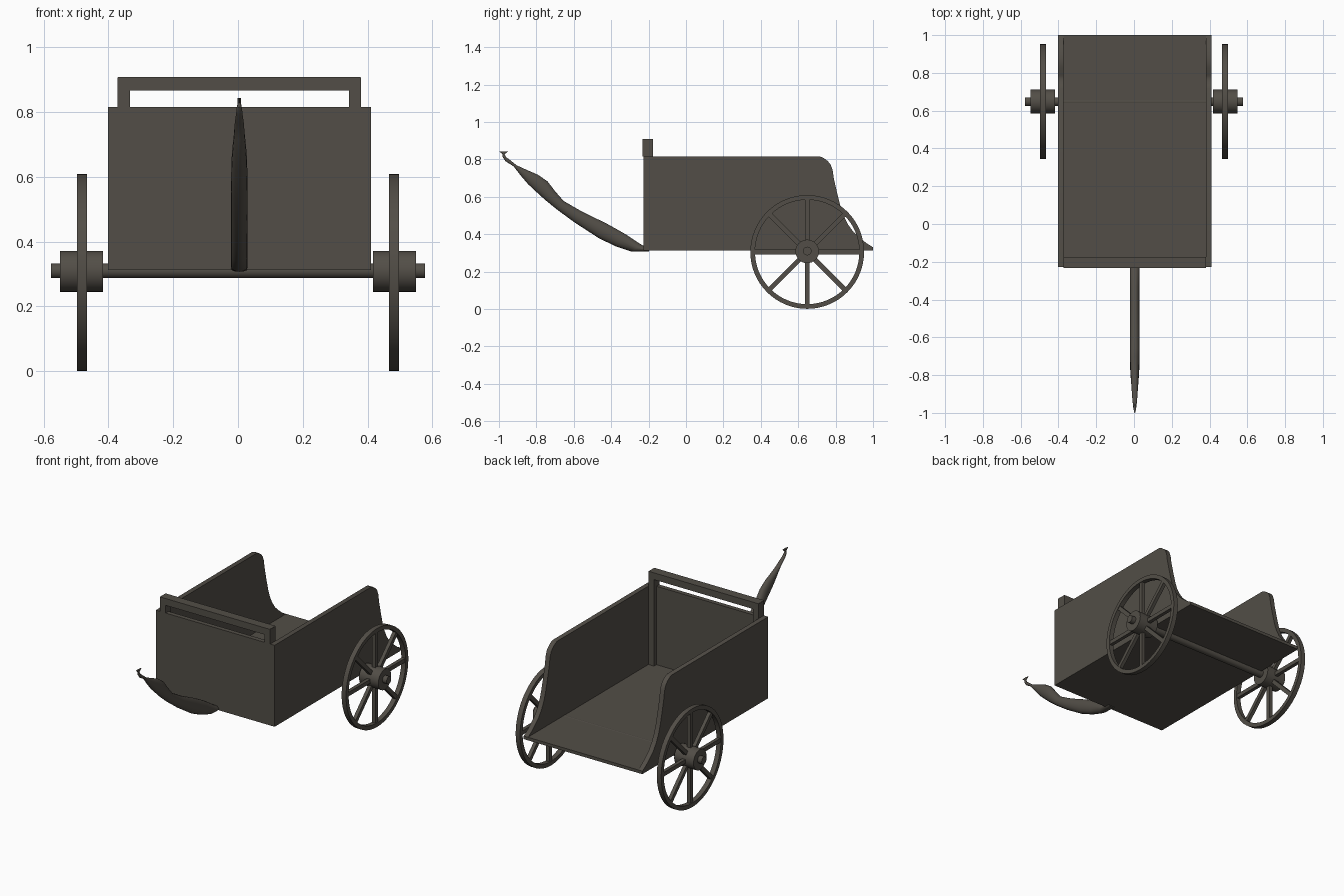
import bpy, bmesh, math
from mathutils import Matrix, Vector

if "Cube" in bpy.data.objects:
    bpy.data.objects.remove(bpy.data.objects["Cube"])

mat = bpy.data.materials.new("dark weathered wood")
mat.diffuse_color = (0.085, 0.076, 0.063, 1)
mat.use_nodes = True
mat.node_tree.nodes["Principled BSDF"].inputs["Base Color"].default_value = mat.diffuse_color

OFF = 0.004           # body sits a hair off the wheel centre line
WY, WZ = 0.648, 0.305  # wheel centre


def finish(name, bm, smooth=False):
    bmesh.ops.recalc_face_normals(bm, faces=bm.faces)
    me = bpy.data.meshes.new(name)
    bm.to_mesh(me)
    bm.free()
    ob = bpy.data.objects.new(name, me)
    bpy.context.collection.objects.link(ob)
    me.materials.append(mat)
    if smooth:
        bpy.ops.object.select_all(action='DESELECT')
        ob.select_set(True)
        bpy.context.view_layer.objects.active = ob
        bpy.ops.object.shade_smooth_by_angle(angle=math.radians(35))
    return ob


def add_box(bm, lo, hi, rot=None):
    lo, hi = Vector(lo), Vector(hi)
    m = Matrix.Translation((lo + hi) / 2) @ Matrix.Diagonal((*(hi - lo), 1))
    bmesh.ops.create_cube(bm, size=1, matrix=(rot @ m) if rot else m)


def box(name, lo, hi):
    bm = bmesh.new()
    add_box(bm, lo, hi)
    return finish(name, bm)


def x_cylinder(name, x0, x1, r, y, z, seg=32):
    bm = bmesh.new()
    m = Matrix.Translation(((x0 + x1) / 2, y, z)) @ Matrix.Rotation(math.pi / 2, 4, 'Y')
    bmesh.ops.create_cone(bm, cap_ends=True, segments=seg, radius1=r, radius2=r,
                          depth=abs(x1 - x0), matrix=m)
    return finish(name, bm, True)


# floor and front wall
box("floor", (-0.406 + OFF, -0.228, 0.313), (0.406 + OFF, 1.0, 0.332))
box("front_wall", (-0.38 + OFF, -0.228, 0.32), (0.38 + OFF, -0.20, 0.816))

# side walls with a sweeping rear edge
profile = [(-0.228, 0.313), (-0.228, 0.816), (0.715, 0.816), (0.735, 0.808), (0.757, 0.792),
           (0.773, 0.773), (0.784, 0.742), (0.79, 0.70), (0.80, 0.655), (0.81, 0.612),
           (0.826, 0.548), (0.842, 0.50), (0.864, 0.455), (0.895, 0.412), (0.93, 0.38),
           (0.965, 0.352), (0.998, 0.331), (0.998, 0.313)]
for side, s in (("left", -1), ("right", 1)):
    bm = bmesh.new()
    f = bm.faces.new([bm.verts.new((s * 0.406 + OFF, y, z)) for y, z in profile])
    ext = bmesh.ops.extrude_face_region(bm, geom=[f])
    bmesh.ops.translate(bm, vec=(-s * 0.03, 0, 0),
                        verts=[v for v in ext["geom"] if isinstance(v, bmesh.types.BMVert)])
    finish(side + "_wall", bm, True)

    # rail post inside the front corner
    xs = sorted((s * 0.338 + OFF, s * 0.376 + OFF))
    box(side + "_rail_post", (xs[0], -0.232, 0.816), (xs[1], -0.176, 0.907))
    box(side + "_inner_post", (xs[0], -0.21, 0.32), (xs[1], -0.176, 0.83))
box("hand_rail", (-0.375 + OFF, -0.232, 0.866), (0.375 + OFF, -0.176, 0.908))

# axle
x_cylinder("axle", -0.577, 0.577, 0.023, WY, 0.31)

# wheels: rim, spokes and hub
for side, s in (("left", -1), ("right", 1)):
    cx = s * 0.482
    bm = bmesh.new()
    rect = [(-0.015, 0.279), (0.015, 0.279), (0.015, 0.304), (-0.015, 0.304)]
    vs = [bm.verts.new((cx + x, WY, WZ + r)) for x, r in rect]
    es = [bm.edges.new((vs[i], vs[(i + 1) % 4])) for i in range(4)]
    bmesh.ops.spin(bm, geom=vs + es, cent=(cx, WY, WZ), axis=(1, 0, 0),
                   angle=2 * math.pi, steps=64)
    bmesh.ops.remove_doubles(bm, verts=bm.verts, dist=1e-4)
    finish(side + "_wheel_rim", bm, True)

    bm = bmesh.new()
    for i in range(8):
        rot = Matrix.Translation((cx, WY, WZ)) @ Matrix.Rotation(i * math.pi / 4, 4, 'X')
        add_box(bm, (-0.011, -0.0125, 0.05), (0.011, 0.0125, 0.285), rot)
    finish(side + "_spokes", bm)
    x_cylinder(side + "_hub", s * 0.417, s * 0.549, 0.063, WY, WZ + 0.003)

# curved draught pole: lower (y,z), upper (y,z), half width
stations = [
    (-0.198, 0.307, -0.198, 0.322, 0.025), (-0.29, 0.307, -0.24, 0.345, 0.026),
    (-0.375, 0.335, -0.33, 0.404, 0.026), (-0.463, 0.377, -0.425, 0.457, 0.026),
    (-0.596, 0.463, -0.56, 0.523, 0.026), (-0.69, 0.532, -0.655, 0.578, 0.026),
    (-0.755, 0.585, -0.70, 0.63, 0.025), (-0.80, 0.626, -0.74, 0.682, 0.024),
    (-0.845, 0.668, -0.79, 0.717, 0.021), (-0.885, 0.715, -0.85, 0.743, 0.017),
    (-0.922, 0.763, -0.905, 0.768, 0.014), (-0.965, 0.79, -0.945, 0.80, 0.010),
    (-0.982, 0.815, -0.962, 0.812, 0.008), (-0.98, 0.828, -0.97, 0.828, 0.005),
    (-1.0, 0.843, -0.949, 0.843, 0.006)]
N = 16
bm = bmesh.new()
rings = []
for ly, lz, uy, uz, w in stations:
    lo, up = Vector((OFF, ly, lz)), Vector((OFF, uy, uz))
    mid, half = (lo + up) / 2, (up - lo) / 2
    rings.append([bm.verts.new(mid + half * math.sin(a) + Vector((w * math.cos(a), 0, 0)))
                  for a in (2 * math.pi * k / N for k in range(N))])
for a, b in zip(rings, rings[1:]):
    for k in range(N):
        bm.faces.new((a[k], a[(k + 1) % N], b[(k + 1) % N], b[k]))
bm.faces.new(rings[0])
bm.faces.new(rings[-1])
finish("draught_pole", bm, True)
